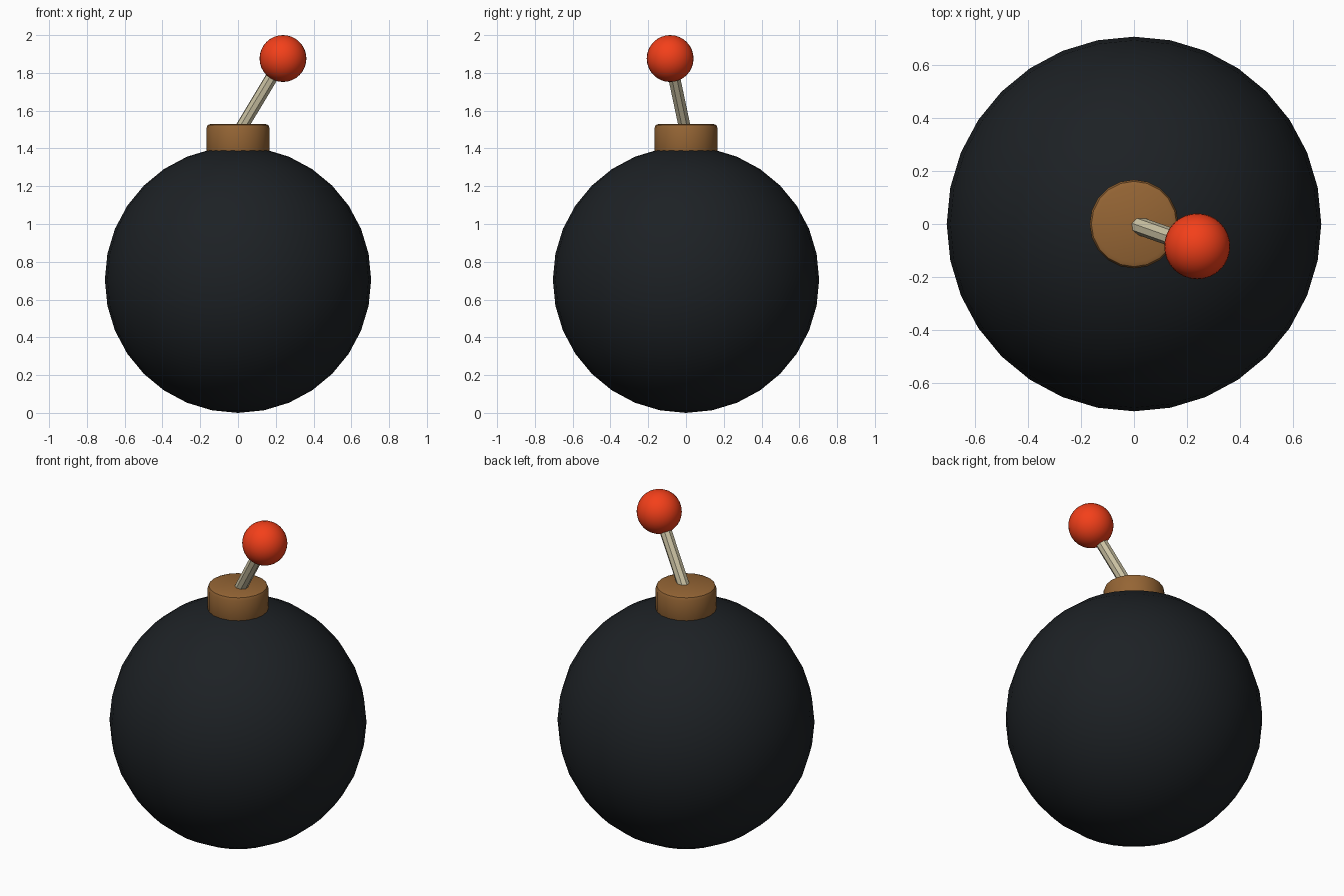
import bpy
from mathutils import Vector

if "Cube" in bpy.data.objects:
    bpy.data.objects.remove(bpy.data.objects["Cube"])


def finish(name, color, angle=None):
    ob = bpy.context.object
    ob.name = name
    mat = bpy.data.materials.new(name + "_color")
    mat.diffuse_color = (*color, 1)
    mat.use_nodes = True
    mat.node_tree.nodes["Principled BSDF"].inputs["Base Color"].default_value = mat.diffuse_color
    ob.data.materials.append(mat)
    if angle is None:
        bpy.ops.object.shade_smooth()
    else:
        bpy.ops.object.shade_smooth_by_angle(angle=angle)
    return ob


def ball(name, radius, center, color):
    bpy.ops.mesh.primitive_uv_sphere_add(segments=32, ring_count=16, radius=radius, location=center)
    return finish(name, color)


# round black body resting on the ground
ball("body", 0.705, (0, 0, 0.705), (0.012, 0.015, 0.018))

# collar with softened rims
bpy.ops.mesh.primitive_cylinder_add(vertices=20, radius=0.167, depth=0.17, location=(0, 0, 1.445))
collar = bpy.context.object
bevel = collar.modifiers.new("rim", 'BEVEL')
bevel.width = 0.022
bevel.segments = 2
bevel.limit_method = 'ANGLE'
bpy.ops.object.modifier_apply(modifier=bevel.name)
finish("collar", (0.3, 0.13, 0.035), 0.6)

# slanted fuse stick from the collar to the spark
start, tip = Vector((0, 0, 1.48)), Vector((0.238, -0.084, 1.876))
axis = tip - start
bpy.ops.mesh.primitive_cylinder_add(vertices=8, radius=0.034, depth=axis.length,
                                    location=(start + tip) / 2,
                                    rotation=axis.to_track_quat('Z', 'Y').to_euler())
finish("fuse", (0.62, 0.56, 0.38), 0.6)

# red spark ball at the fuse tip
ball("spark", 0.124, tip, (0.9, 0.05, 0.01))
